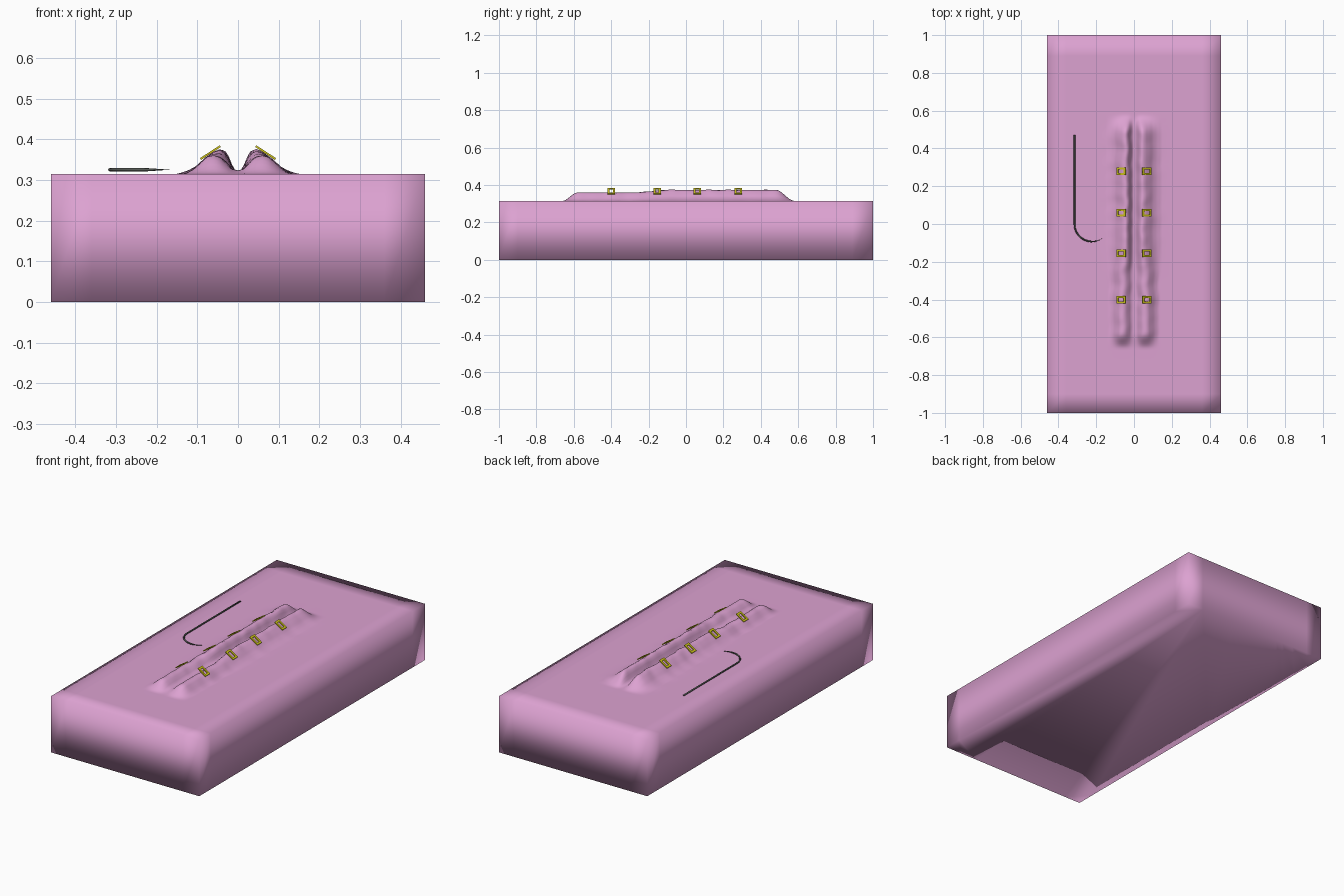
import bpy, bmesh, math
from mathutils import Matrix, Vector, noise

if "Cube" in bpy.data.objects:
    bpy.data.objects.remove(bpy.data.objects["Cube"])


def material(name, rgb):
    m = bpy.data.materials.new(name)
    m.diffuse_color = (*rgb, 1)
    m.use_nodes = True
    m.node_tree.nodes["Principled BSDF"].inputs["Base Color"].default_value = m.diffuse_color
    return m


PINK = material("pink_skin", (0.72, 0.36, 0.64))
YELLOW = material("yellow_clip", (0.62, 0.55, 0.01))
STEEL = material("dark_steel", (0.09, 0.10, 0.09))


def add_object(name, bm, mat, smooth):
    bmesh.ops.recalc_face_normals(bm, faces=bm.faces)
    me = bpy.data.meshes.new(name)
    bm.to_mesh(me)
    bm.free()
    me.materials.append(mat)
    for p in me.polygons:
        p.use_smooth = smooth
    ob = bpy.data.objects.new(name, me)
    bpy.context.collection.objects.link(ob)
    return ob


def step(a, b, t):
    t = max(0.0, min(1.0, (t - a) / (b - a)))
    return t * t * (3 - 2 * t)


def lerp_profile(pts, x):
    for (x0, z0), (x1, z1) in zip(pts, pts[1:]):
        if x <= x1:
            return z0 + (z1 - z0) * (x - x0) / (x1 - x0)
    return 0.0


# Skin pad: flat block whose top swells into two lips around a wound
TOP = 0.315
LOW = [(0, .008), (.015, .012), (.03, .028), (.045, .041), (.06, .045),
       (.075, .041), (.09, .028), (.11, .010), (.13, 0)]
HIGH = [(0, .006), (.012, .012), (.022, .036), (.033, .054), (.045, .059),
        (.06, .053), (.08, .037), (.1, .019), (.12, .008), (.145, 0)]


def height(x, y):
    a = abs(x)
    side = 4.0 if x > 0 else 0.0
    a = max(0.0, a + 0.006 * noise.noise(Vector((side, y * 14, 0))) * step(0, .03, a))
    k = step(-0.3, -0.1, y)
    h = lerp_profile(LOW, a) * (1 - k) + lerp_profile(HIGH, a) * k
    h *= step(-0.66, -0.58, y) * (1 - step(0.48, 0.58, y))
    return TOP + h * (1 + 0.06 * noise.noise(Vector((x * 20, y * 20, 3))))


xs = [-.46, -.36, -.26, -.19] + [i * .0075 for i in range(-20, 21)] + [.19, .26, .36, .46]
ys = [-1, -.9, -.8, -.72] + [-.67 + i * .0126 for i in range(101)] + [.68, .78, .89, 1]
bm = bmesh.new()
grid = [[bm.verts.new((x, y, height(x, y))) for x in xs] for y in ys]
for r0, r1 in zip(grid, grid[1:]):
    for i in range(len(xs) - 1):
        bm.faces.new((r0[i], r0[i + 1], r1[i + 1], r1[i]))
rim = [e for e in bm.edges if e.is_boundary]
ext = bmesh.ops.extrude_edge_only(bm, edges=rim)["geom"]
for v in ext:
    if isinstance(v, bmesh.types.BMVert):
        v.co.z = 0
bmesh.ops.contextual_create(
    bm, geom=[e for e in ext if isinstance(e, bmesh.types.BMEdge) and e.is_boundary])
add_object("skin_pad", bm, PINK, True)

# Clips: small tilted rectangular frames on both lips
for n, y in enumerate((-0.40, -0.155, 0.06, 0.28)):
    for s, side in ((-1, "left"), (1, "right")):
        bm = bmesh.new()
        tf = Matrix.Translation((s * .068, y, .367)) @ Matrix.Rotation(s * math.radians(33), 4, 'Y')
        w, d, t, b = .029, .020, .0025, .011
        ring = []
        for hx, hy in ((w, d), (w - b, d - b)):
            for z in (-t, t):
                ring.append([bm.verts.new(tf @ Vector((i * hx, j * hy, z)))
                             for i, j in ((-1, -1), (1, -1), (1, 1), (-1, 1))])
        ob, ot, ib, it = ring
        for p, q in ((ob, ot), (ot, it), (it, ib), (ib, ob)):
            for i in range(4):
                j = (i + 1) % 4
                bm.faces.new((p[i], p[j], q[j], q[i]))
        add_object(f"clip_{side}_{n + 1}", bm, YELLOW, False)

# Needle: straight shank with a hooked, tapering tip, lying on the pad
path = [(-.315, .47), (-.315, .24), (-.315, .0)]
for i in range(1, 21):
    a = math.pi + math.radians(125) * i / 20
    path.append((-.222 + .093 * math.cos(a), .093 * math.sin(a)))
bm = bmesh.new()
rings = []
for i, (x, y) in enumerate(path):
    p0, p1 = path[max(i - 1, 0)], path[min(i + 1, len(path) - 1)]
    t = Vector((p1[0] - p0[0], p1[1] - p0[1], 0)).normalized()
    side = Vector((t.y, -t.x, 0))
    r = .0042 * (1 - .85 * step(len(path) - 8, len(path) - 1, i))
    c = Vector((x, y, .325))
    rings.append([bm.verts.new(c + side * r * math.cos(k * math.pi / 4)
                               + Vector((0, 0, r * math.sin(k * math.pi / 4)))) for k in range(8)])
for r0, r1 in zip(rings, rings[1:]):
    for k in range(8):
        bm.faces.new((r0[k], r0[(k + 1) % 8], r1[(k + 1) % 8], r1[k]))
bm.faces.new(rings[0])
bm.faces.new(rings[-1])
add_object("needle", bm, STEEL, True)
